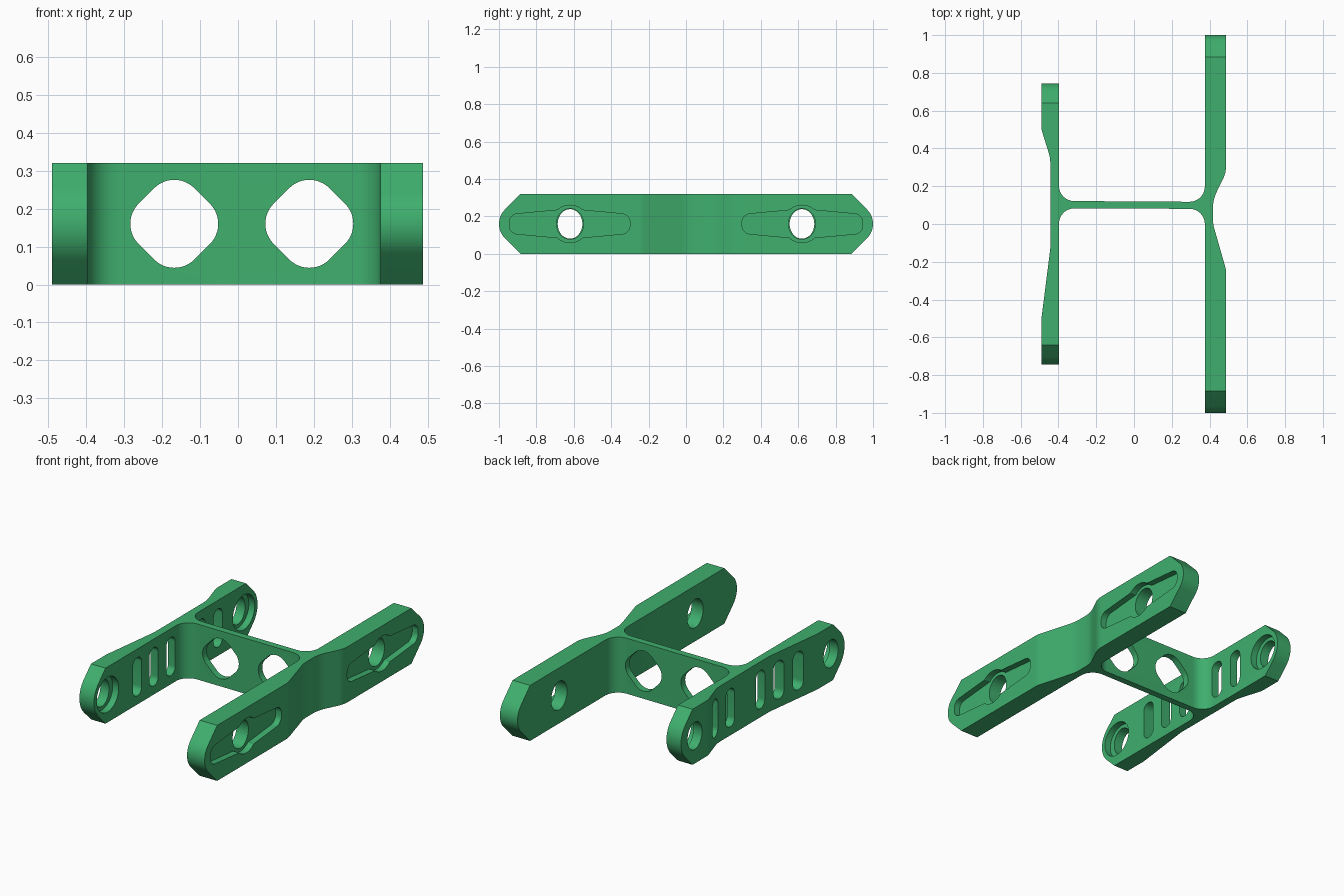
import bpy, bmesh, math
from mathutils import Vector

if "Cube" in bpy.data.objects:
    bpy.data.objects.remove(bpy.data.objects["Cube"])

H = 0.32
MID = H / 2


def rounded(points, seg=8):
    """Polygon from (u, v, radius) corners, each rounded by an arc."""
    out, n = [], len(points)
    for i, q in enumerate(points):
        p = Vector(q[:2])
        r = q[2] if len(q) > 2 else 0
        if r == 0:
            out.append(p)
            continue
        d0 = (Vector(points[i - 1][:2]) - p).normalized()
        d1 = (Vector(points[(i + 1) % n][:2]) - p).normalized()
        half = d0.angle(d1) / 2
        c = p + (d0 + d1).normalized() * r / math.sin(half)
        t = r / math.tan(half)
        a, b, turn = p + d0 * t - c, p + d1 * t - c, math.pi - 2 * half
        for k in range(seg + 1):
            f = k / seg
            out.append(c + (a * math.sin((1 - f) * turn) + b * math.sin(f * turn)) / math.sin(turn))
    return out


def ellipse(u, v, ru, rv, n=40):
    return [Vector((u + ru * math.cos(2 * math.pi * i / n),
                    v + rv * math.sin(2 * math.pi * i / n))) for i in range(n)]


def prism(name, outline, axis, lo, hi):
    place = {'x': lambda p, w: (w, p.x, p.y),
             'y': lambda p, w: (p.x, w, p.y),
             'z': lambda p, w: (p.x, p.y, w)}[axis]
    bm = bmesh.new()
    a = [bm.verts.new(place(p, lo)) for p in outline]
    b = [bm.verts.new(place(p, hi)) for p in outline]
    bm.faces.new(a)
    bm.faces.new(b[::-1])
    for i in range(len(a)):
        j = (i + 1) % len(a)
        bm.faces.new((a[i], b[i], b[j], a[j]))
    bmesh.ops.recalc_face_normals(bm, faces=bm.faces)
    me = bpy.data.meshes.new(name)
    bm.to_mesh(me)
    bm.free()
    ob = bpy.data.objects.new(name, me)
    bpy.context.collection.objects.link(ob)
    return ob


# H-shaped body: two arms joined by a thin filleted web
body = prism("bracket_body", rounded([
    (.375, -1.05), (.487, -1.05), (.487, -.24, .1), (.418, 0, .2),
    (.418, .13, .2), (.487, .27, .15), (.487, 1.05), (.375, 1.05),
    (.375, .117, .08), (-.397, .122, .08), (-.397, .8), (-.49, .8),
    (-.49, .5, .1), (-.443, .35, .2), (-.443, -.13, .2), (-.49, -.5, .1),
    (-.49, -.8), (-.397, -.8), (-.397, .083, .08), (.375, .08, .08)]), 'z', 0, H)


def cut(outline, axis, lo, hi):
    tool = prism("cutter", outline, axis, lo, hi)
    tool.hide_render = True
    mod = body.modifiers.new("cut", 'BOOLEAN')
    mod.operation, mod.solver, mod.object = 'DIFFERENCE', 'EXACT', tool
    bpy.context.view_layer.objects.active = body
    bpy.ops.object.modifier_apply(modifier=mod.name)
    bpy.data.objects.remove(tool)


for s in (-1, 1):
    # Chamfered, rounded arm ends: (apex, nose radius, inner x, outer x)
    for apex, r, lo, hi in ((1.045, .109, .2, .7), (.80, .133, -.7, -.2)):
        d = MID + .1
        cut(rounded([(s * (apex - d), MID - d), (s * 1.3, MID - d), (s * 1.3, MID + d),
                     (s * (apex - d), MID + d), (s * apex, MID, r)], 16), 'x', lo, hi)

    # Right arm: tapered recess, round pocket and pin hole
    cut(rounded([(s * .30, .11, .045), (s * .62, .08), (s * .945, .11, .045),
                 (s * .945, .21, .045), (s * .62, .24), (s * .30, .21, .045)]), 'x', .45, .7)
    cut(ellipse(s * .62, MID, .1, .1), 'x', .45, .7)
    cut(ellipse(s * .62, MID, .072, .082), 'x', .2, .7)

    # Left arm: pin hole with a counterbore on the inner face
    cut(ellipse(s * .62, MID, .1, .1), 'x', -.435, -.2)
    cut(ellipse(s * .62, MID, .066, .079), 'x', -.7, -.2)

# Upright slots in the left arm
for y in (-.35, -.2, -.045, .23, .385):
    w, h = .04, .11
    cut(rounded([(y - w, MID - h, .039), (y + w, MID - h, .039),
                 (y + w, MID + h, .039), (y - w, MID + h, .039)]), 'x', -.7, -.3)

# Rounded diamond windows in the web
for x in (-.168, .188):
    d = .147
    cut(rounded([(x - d, MID, .075), (x, MID - d, .075),
                 (x + d, MID, .075), (x, MID + d, .075)], 12), 'y', -.2, .4)

# Green finish and smooth shading with sharp edges
mat = bpy.data.materials.new("green")
mat.diffuse_color = (.05, .43, .155, 1)
mat.use_nodes = True
mat.node_tree.nodes["Principled BSDF"].inputs["Base Color"].default_value = mat.diffuse_color
body.data.materials.clear()
body.data.materials.append(mat)
bpy.ops.object.select_all(action='DESELECT')
body.select_set(True)
bpy.context.view_layer.objects.active = body
bpy.ops.object.shade_smooth_by_angle(angle=math.radians(30))
